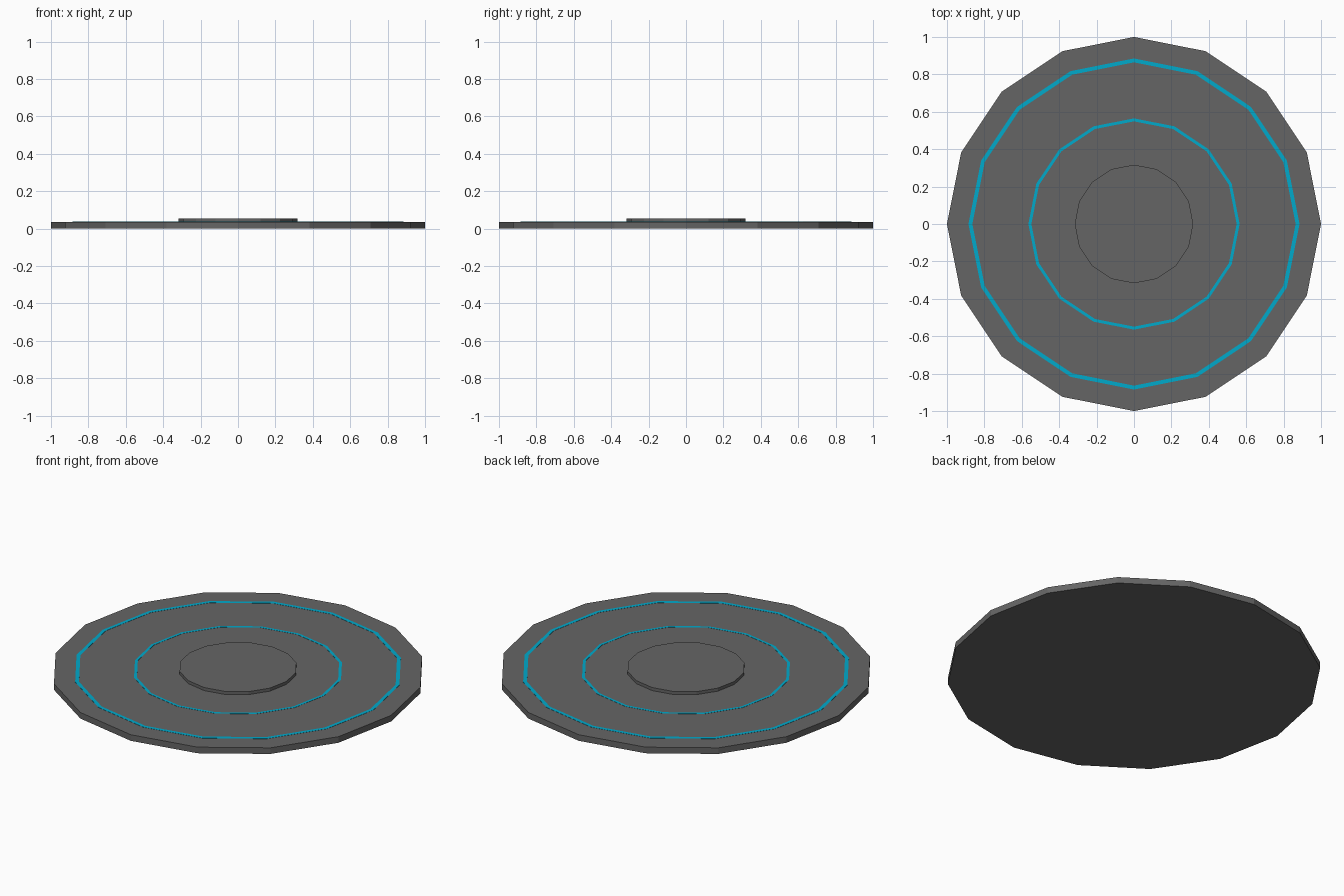
import bpy, bmesh
from math import cos, sin, tau

if "Cube" in bpy.data.objects:
    bpy.data.objects.remove(bpy.data.objects["Cube"])

SIDES = 16

glow = bpy.data.materials.new("cyan")
glow.diffuse_color = (0.0, 0.4, 0.6, 1)
glow.use_nodes = True
glow.node_tree.nodes["Principled BSDF"].inputs["Base Color"].default_value = glow.diffuse_color
dark = bpy.data.materials.new("dark_grey")
dark.diffuse_color = (0.13, 0.13, 0.13, 1)
dark.use_nodes = True
dark.node_tree.nodes["Principled BSDF"].inputs["Base Color"].default_value = dark.diffuse_color


def lathe(name, profile, material):
    """Revolve a closed (radius, z) profile in flat 16-sided steps."""
    bm = bmesh.new()
    rings = [[bm.verts.new((r * cos(tau * i / SIDES), r * sin(tau * i / SIDES), z))
              for i in range(SIDES)] for r, z in profile]
    for a, b in zip(rings, rings[1:] + rings[:1]):
        for i in range(SIDES):
            j = (i + 1) % SIDES
            bm.faces.new((a[i], a[j], b[j], b[i]))
    finish(name, bm, material)


def disc(name, radius, z0, z1, material):
    bm = bmesh.new()
    low, high = [[bm.verts.new((radius * cos(tau * i / SIDES), radius * sin(tau * i / SIDES), z))
                  for i in range(SIDES)] for z in (z0, z1)]
    bm.faces.new(low)
    bm.faces.new(high)
    for i in range(SIDES):
        j = (i + 1) % SIDES
        bm.faces.new((low[i], low[j], high[j], high[i]))
    finish(name, bm, material)


def finish(name, bm, material):
    bmesh.ops.recalc_face_normals(bm, faces=bm.faces)
    mesh = bpy.data.meshes.new(name)
    bm.to_mesh(mesh)
    bm.free()
    mesh.materials.append(material)
    bpy.context.collection.objects.link(bpy.data.objects.new(name, mesh))


# Base plate and raised centre
TOP = 0.036
disc("base_plate", 1.0, 0, TOP, dark)
disc("centre_pad", 0.317, TOP, 0.054, dark)

# Thin inlaid light rings
for name, inner, outer in (("outer_ring", 0.864, 0.885), ("inner_ring", 0.549, 0.565)):
    lathe(name, [(inner, TOP - 0.004), (outer, TOP - 0.004),
                 (outer, TOP + 0.001), (inner, TOP + 0.001)], glow)
